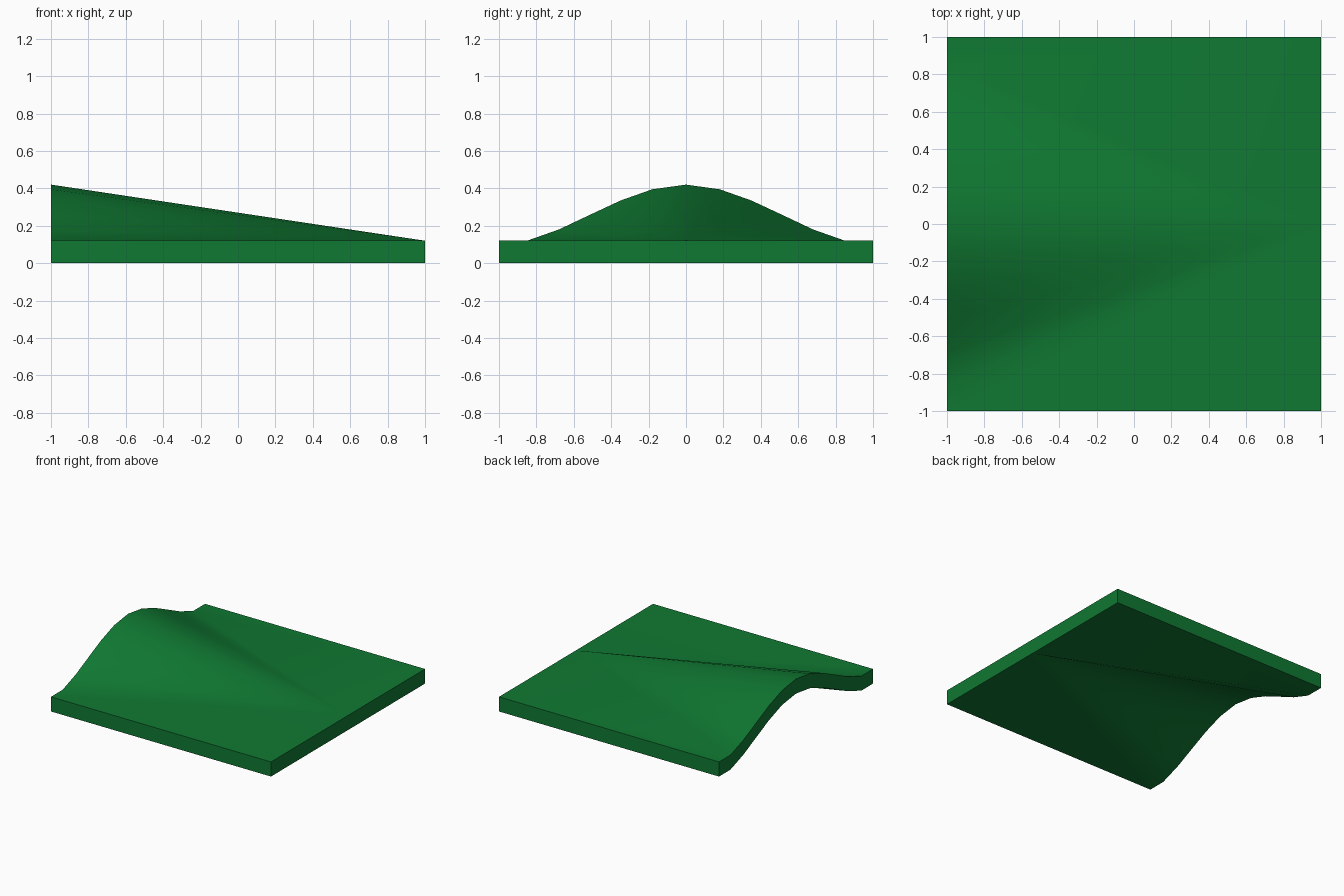
import bpy, bmesh

if "Cube" in bpy.data.objects:
    bpy.data.objects.remove(bpy.data.objects["Cube"])

green = bpy.data.materials.new("grass_green")
green.diffuse_color = (0.005, 0.19, 0.032, 1)
green.use_nodes = True
green.node_tree.nodes["Principled BSDF"].inputs["Base Color"].default_value = green.diffuse_color

THICK = 0.12
# half profile of the hump along the left edge: (y, rise above the slab)
half = [(0.85, 0.0), (0.68, 0.06), (0.515, 0.138), (0.35, 0.215), (0.18, 0.275)]
profile = [(-y, h) for y, h in half] + [(0, 0.3)] + [(y, h) for y, h in reversed(half)]
profile = [(-1, 0)] + profile + [(1, 0)]

bm = bmesh.new()


def sheet(z0):
    """Flat sheet whose left edge is humped and fans into a point on the right edge."""
    left = [bm.verts.new((-1, y, z0 + h)) for y, h in profile]
    front, apex, back = [bm.verts.new((1, y, z0)) for y in (-1, 0, 1)]
    # flat margins
    bm.faces.new((left[0], front, apex, left[1]))
    bm.faces.new((left[-2], apex, back, left[-1]))
    # tapering hump
    for a, b in zip(left[1:-2], left[2:-1]):
        bm.faces.new((a, apex, b))
    return left[::-1] + [front, apex, back]


# top and underside, joined by the rim
top, bottom = sheet(THICK), sheet(0)
n = len(top)
for i in range(n):
    j = (i + 1) % n
    bm.faces.new((top[i], top[j], bottom[j], bottom[i]))
bmesh.ops.recalc_face_normals(bm, faces=bm.faces)

mesh = bpy.data.meshes.new("terrain_slab")
bm.to_mesh(mesh)
bm.free()
mesh.materials.append(green)
slab = bpy.data.objects.new("terrain_slab", mesh)
bpy.context.collection.objects.link(slab)

# smooth hump, sharp rim
bpy.context.view_layer.objects.active = slab
slab.select_set(True)
bpy.ops.object.shade_smooth_by_angle(angle=0.6)
